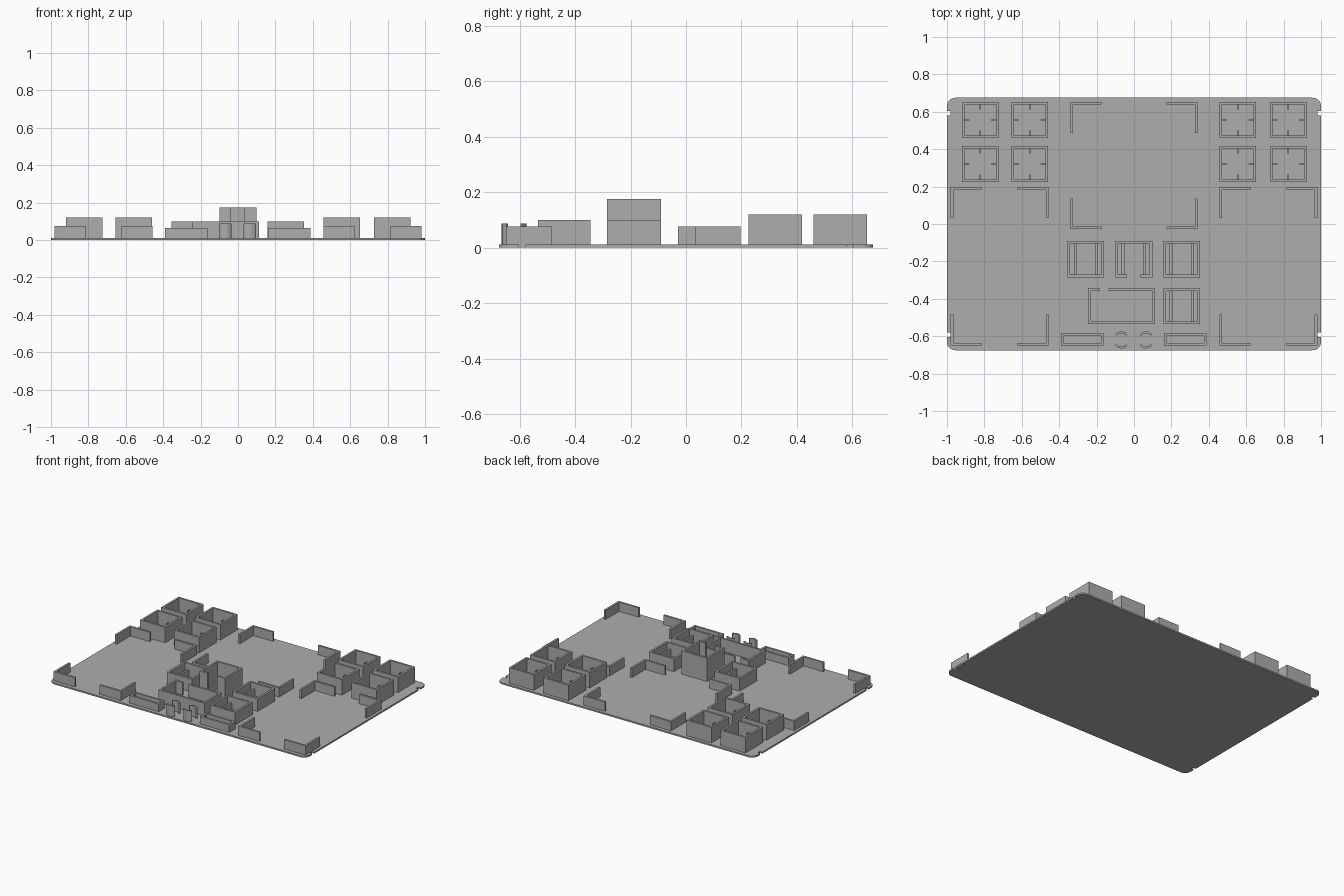
import bpy, bmesh
from math import sin, cos, pi, radians

old = bpy.data.objects.get("Cube")
if old:
    bpy.data.objects.remove(old)

FLOOR = 0.011   # top of the base plate
WALL = 0.014    # wall thickness

grey = bpy.data.materials.new("plain_grey")
grey.use_nodes = True
colour = (0.42, 0.42, 0.42, 1)
grey.diffuse_color = colour
grey.node_tree.nodes["Principled BSDF"].inputs["Base Color"].default_value = colour


def prism(bm, outline, z0, z1):
    """Extrude a counter-clockwise outline from z0 to z1."""
    low = [bm.verts.new((x, y, z0)) for x, y in outline]
    high = [bm.verts.new((x, y, z1)) for x, y in outline]
    bm.faces.new(low[::-1])
    bm.faces.new(high)
    n = len(outline)
    for i in range(n):
        j = (i + 1) % n
        bm.faces.new((low[i], low[j], high[j], high[i]))


def block(bm, x0, x1, y0, y1, top):
    prism(bm, [(x0, y0), (x1, y0), (x1, y1), (x0, y1)], FLOOR - 0.002, top)


def finish(name, bm):
    bmesh.ops.recalc_face_normals(bm, faces=bm.faces)
    mesh = bpy.data.meshes.new(name)
    bm.to_mesh(mesh)
    bm.free()
    mesh.materials.append(grey)
    obj = bpy.data.objects.new(name, mesh)
    bpy.context.collection.objects.link(obj)
    return obj


def tray(name, x0, x1, y0, y1, top, front_gap=None, back_gap=None,
         divider=None, divider_top=0.06, ribs=False):
    """Open box with optional wall gaps, inner dividers and centring ribs."""
    bm = bmesh.new()
    for x in (x0, x1 - WALL):
        block(bm, x, x + WALL, y0 + WALL, y1 - WALL, top)
    for y, gap in ((y0, front_gap), (y1 - WALL, back_gap)):
        spans = [(x0, gap[0]), (gap[1], x1)] if gap else [(x0, x1)]
        for a, b in spans:
            block(bm, a, b, y, y + WALL, top)
    if divider:
        for x in (x0 + divider, x1 - divider - WALL):
            block(bm, x, x + WALL, y0 + WALL, y1 - WALL, divider_top)
    if ribs:
        cx, cy, t, length = (x0 + x1) / 2, (y0 + y1) / 2, 0.003, 0.026
        for a in (x0 + WALL, x1 - WALL - length):
            block(bm, a, a + length, cy - t, cy + t, 0.06)
        for a in (y0 + WALL, y1 - WALL - length):
            block(bm, cx - t, cx + t, a, a + length, 0.06)
    finish(name, bm)


def corner_brackets(name, x0, x1, y0, y1, arm=0.165, top=0.076):
    """Four L-shaped walls holding the corners of a rectangle."""
    bm = bmesh.new()
    for x, sx in ((x0, 1), (x1, -1)):
        for y, sy in ((y0, 1), (y1, -1)):
            shape = [(0, 0), (arm, 0), (arm, WALL), (WALL, WALL), (WALL, arm), (0, arm)]
            prism(bm, [(x + sx * a, y + sy * b) for a, b in shape], FLOOR - 0.002, top)
    finish(name, bm)


# Base plate: a rounded quarter with an edge notch, mirrored around
quarter = [(1, 0.58), (0.98, 0.58), (0.98, 0.603), (1, 0.603)]
quarter += [(0.955 + 0.045 * cos(i * pi / 16), 0.63 + 0.045 * sin(i * pi / 16))
            for i in range(9)]
outline = []
for sx, sy in ((1, 1), (-1, 1), (-1, -1), (1, -1)):
    part = [(sx * x, sy * y) for x, y in quarter]
    outline += part if sx * sy > 0 else part[::-1]
bm = bmesh.new()
prism(bm, outline, 0, FLOOR)
finish("base_plate", bm)

# Square token wells in the back corners
for side, starts in (("right", (-0.92, -0.655)), ("left", (0.457, 0.727))):
    for i, x in enumerate(starts):
        for row, y in (("back", 0.46), ("front", 0.225)):
            tray(f"{side}_{row}_well_{i + 1}", x, x + 0.195, y, y + 0.193, 0.12, ribs=True)

# Corner brackets of the three large areas
corner_brackets("centre_brackets", -0.34, 0.34, -0.028, 0.652)
corner_brackets("right_brackets", -0.98, -0.457, -0.65, 0.197)
corner_brackets("left_brackets", 0.457, 0.98, -0.65, 0.197)

# Trays in the middle
tray("right_tray", -0.355, -0.16, -0.285, -0.09, 0.1, divider=0.034)
tray("left_tray", 0.157, 0.353, -0.285, -0.09, 0.1, divider=0.034)
tray("left_front_tray", 0.157, 0.353, -0.535, -0.345, 0.1, divider=0.034)
tray("tall_tray", -0.1, 0.098, -0.285, -0.09, 0.175,
     front_gap=(-0.037, 0.036), divider=0.034)
tray("wide_tray", -0.245, 0.112, -0.535, -0.345, 0.1, back_gap=(-0.182, -0.135))
tray("right_slot", -0.39, -0.163, -0.65, -0.583, 0.065)
tray("left_slot", 0.16, 0.387, -0.65, -0.583, 0.065)

# Pairs of curved clips at the front edge
bm = bmesh.new()
for cx in (-0.068, 0.064):
    for middle in (90, 270):
        angles = [radians(middle - 48 + 12 * i) for i in range(9)]
        ring = [(cx + 0.045 * cos(a), -0.62 + 0.045 * sin(a)) for a in angles]
        ring += [(cx + 0.034 * cos(a), -0.62 + 0.034 * sin(a)) for a in angles[::-1]]
        prism(bm, ring, FLOOR - 0.002, 0.087)
finish("curved_clips", bm)
